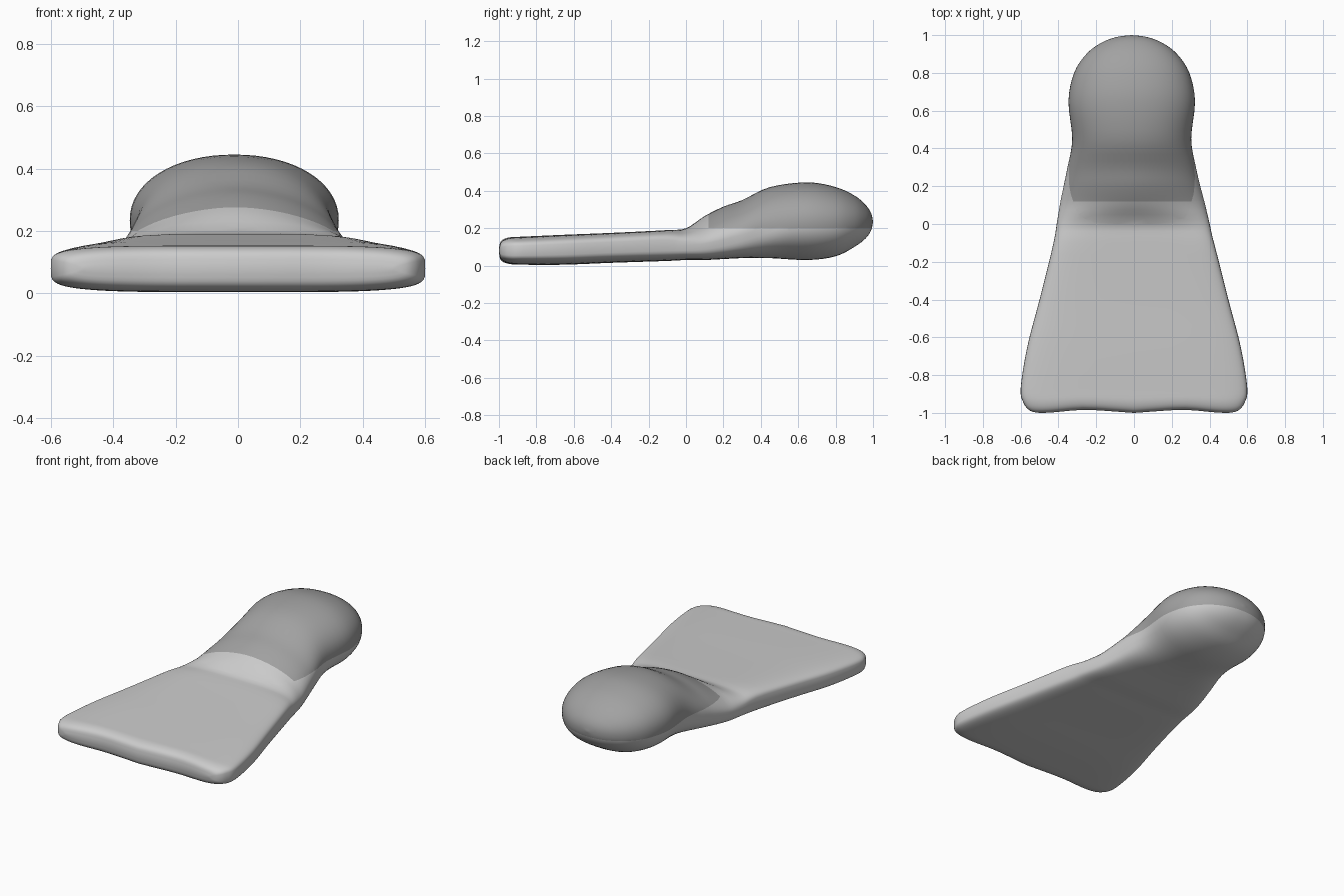
import bpy, bmesh, math
from mathutils import Vector

cube = bpy.data.objects.get("Cube")
if cube:
    bpy.data.objects.remove(cube)


def material(name, value):
    mat = bpy.data.materials.new(name)
    mat.use_nodes = True
    colour = (value, value, value, 1)
    mat.diffuse_color = colour
    mat.node_tree.nodes["Principled BSDF"].inputs["Base Color"].default_value = colour
    return mat


# Stations along the flipper: y, half width, bottom, top
STATIONS = [
    (-1, .5, .07, .09), (-.99, .55, .03, .13), (-.95, .585, .01, .15),
    (-.87, .6, .005, .155), (-.65, .565, .005, .165), (-.4, .5, .015, .175),
    (-.1, .425, .025, .19), (0, .405, .03, .2), (.1, .385, .03, .265),
    (.2, .362, .035, .315), (.3, .34, .04, .35), (.45, .315, .04, .42),
    (.65, .335, .03, .445), (.8, .305, .05, .42), (.9, .24, .1, .375),
    (.96, .16, .145, .325), (.99, .08, .19, .28), (1, 0, .235, .235),
]
SEGMENTS = 64
STEPS = 4


def ramp(y, low, high, start, end):
    t = min(1, max(0, (y - start) / (end - start)))
    return low + (high - low) * t * t * (3 - 2 * t)


def spline(a, b, c, d, t):
    """Catmull-Rom point between b and c."""
    return b + .5 * t * (c - a + t * (2 * a - 5 * b + 4 * c - d + t * (3 * (b - c) + d - a)))


def section(bm, station):
    """Superellipse ring: flat and boxy in the blade, round in the heel."""
    y, half, bottom, top = (station[i] for i in range(4))
    middle = min(top, max(bottom, ramp(y, .08, .11, -1, 0) + ramp(y, 0, .125, 0, .65)))
    n_top = ramp(y, 4.5, 1.8, -.15, .12) + ramp(y, 0, .3, .15, .5)
    n_bottom = ramp(y, 4.5, 2.2, .1, .6)
    shift = ramp(y, 0, -.012, -.2, .3)
    ring = []
    for k in range(SEGMENTS):
        a = 2 * math.pi * k / SEGMENTS
        c, s = math.cos(a), math.sin(a)
        n = n_top if s >= 0 else n_bottom
        x = half * math.copysign(abs(c) ** (2 / n), c)
        rise = (top - middle) if s >= 0 else (middle - bottom)
        z = middle + rise * math.copysign(abs(s) ** (2 / n), s)
        # gentle scallops along the tip
        wave = .008 * (1 - math.cos(4 * math.pi * x)) * ramp(y, 1, 0, -1, -.85)
        ring.append(bm.verts.new((x + shift, y + wave, z)))
    return ring


# Loft the whole flipper
bm = bmesh.new()
pts = [Vector(p) for p in STATIONS]
rings = []
for i in range(len(pts) - 1):
    near = (pts[max(i - 1, 0)], pts[i], pts[i + 1], pts[min(i + 2, len(pts) - 1)])
    for j in range(STEPS):
        rings.append(section(bm, spline(*near, j / STEPS)))
rings.append(section(bm, pts[-1]))
for r, q in zip(rings, rings[1:]):
    for k in range(SEGMENTS):
        m = (k + 1) % SEGMENTS
        bm.faces.new((r[k], r[m], q[m], q[k]))
# tip closed by strips across the edge
first = rings[0]
for k in range(SEGMENTS // 2):
    bm.faces.new((first[k], first[-k], first[-k - 1], first[k + 1])
                 if 0 < k < SEGMENTS // 2 - 1 else
                 ((first[0], first[-1], first[1]) if k == 0 else
                  (first[k], first[-k], first[k + 1])))
bmesh.ops.remove_doubles(bm, verts=bm.verts[:], dist=.0003)

# Cut clean colour borders around the foot pocket
for point, normal in (((0, 0, .2), (0, 0, 1)), ((0, .12, 0), (0, 1, 0))):
    bmesh.ops.bisect_plane(bm, geom=bm.verts[:] + bm.edges[:] + bm.faces[:],
                           plane_co=point, plane_no=normal, dist=.0001)
bmesh.ops.recalc_face_normals(bm, faces=bm.faces[:])
for f in bm.faces:
    centre = f.calc_center_median()
    f.material_index = int(centre.z > .2 and centre.y > .12)

mesh = bpy.data.meshes.new("flipper")
bm.to_mesh(mesh)
bm.free()
mesh.materials.append(material("light grey rubber", .6))
mesh.materials.append(material("dark grey foot pocket", .36))
flipper = bpy.data.objects.new("flipper", mesh)
bpy.context.collection.objects.link(flipper)
bpy.context.view_layer.objects.active = flipper
flipper.select_set(True)
bpy.ops.object.shade_smooth_by_angle(angle=math.radians(60))
